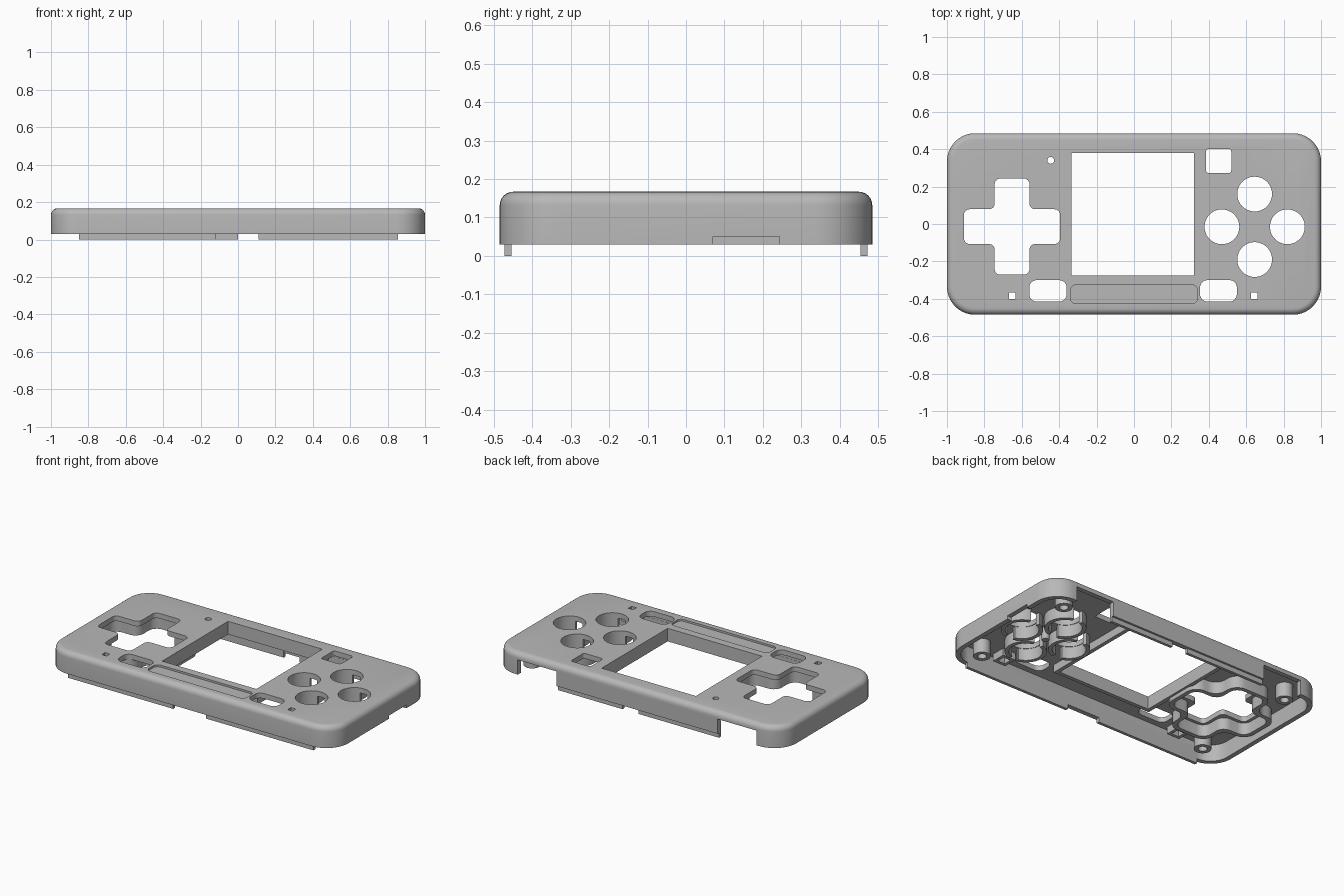
import bpy, bmesh, math
from mathutils import Vector

cube = bpy.data.objects.get("Cube")
if cube:
    bpy.data.objects.remove(cube, do_unlink=True)

grey = bpy.data.materials.new("shell grey")
grey.use_nodes = True
grey.diffuse_color = (0.48, 0.48, 0.48, 1)
grey.node_tree.nodes["Principled BSDF"].inputs["Base Color"].default_value = (0.48, 0.48, 0.48, 1)

TOP, UNDER, RIM = 0.167, 0.135, 0.03   # outer face, inner face, lower rim
ROOT = UNDER + 0.004                   # parts sink slightly into the face
parts = []


# --- outline helpers ---
def rounded(points, r, n=6):
    """Polygon with every corner, convex or concave, filleted."""
    out = []
    for i, p in enumerate(points):
        p = Vector(p)
        a = (Vector(points[i - 1]) - p).normalized()
        b = (Vector(points[(i + 1) % len(points)]) - p).normalized()
        c = p + (a + b) * r
        for k in range(n + 1):
            t = k / n * math.pi / 2
            out.append(c - b * r * math.cos(t) - a * r * math.sin(t))
    return out


def rect(x0, x1, y0, y1, r=0.0, n=6):
    pts = [(x0, y0), (x1, y0), (x1, y1), (x0, y1)]
    return rounded(pts, r, n) if r else [Vector(p) for p in pts]


def arc(cx, cy, r, start=0, end=360, n=48):
    full = end - start == 360
    return [Vector((cx + r * math.cos(t), cy + r * math.sin(t)))
            for t in (math.radians(start + (end - start) * k / n)
                      for k in range(n if full else n + 1))]


def cross(grow=0.0, r=0.03):
    cx, cy, l, w = -0.652, -0.014, 0.257 + grow, 0.093 + grow
    quarter = [(l, -w), (l, w), (w, w)]
    pts = []
    for _ in range(4):
        pts += [(cx + x, cy + y) for x, y in quarter]
        quarter = [(-y, x) for x, y in quarter]
    return rounded(pts, r)


# --- solid helpers ---
def loft(name, loops, ring=False):
    """Skin a stack of (outline, z) loops; ring joins last to first, else cap."""
    bm = bmesh.new()
    rows = [[bm.verts.new((p.x, p.y, z)) for p in pts] for pts, z in loops]
    pairs = list(zip(rows, rows[1:])) + ([(rows[-1], rows[0])] if ring else [])
    for a, b in pairs:
        for i in range(len(a)):
            j = (i + 1) % len(a)
            bm.faces.new((a[i], a[j], b[j], b[i]))
    if not ring:
        bm.faces.new(rows[0][::-1])
        bm.faces.new(rows[-1])
    bmesh.ops.recalc_face_normals(bm, faces=bm.faces)
    mesh = bpy.data.meshes.new(name)
    bm.to_mesh(mesh)
    bm.free()
    mesh.materials.append(grey)
    ob = bpy.data.objects.new(name, mesh)
    bpy.context.collection.objects.link(ob)
    parts.append(ob)
    return ob


def prism(name, outline, z0, z1):
    return loft(name, [(outline, z0), (outline, z1)])


def tube(name, outer, inner, z0, z1=ROOT):
    return loft(name, [(outer, z0), (outer, z1), (inner, z1), (inner, z0)], ring=True)


def cut(target, outline, z0, z1):
    tool = prism("cutter", outline, z0, z1)
    tool.hide_render = True
    mod = target.modifiers.new("cut", 'BOOLEAN')
    mod.operation, mod.solver, mod.object = 'DIFFERENCE', 'EXACT', tool
    bpy.context.view_layer.update()
    graph = bpy.context.evaluated_depsgraph_get()
    mesh = bpy.data.meshes.new_from_object(target.evaluated_get(graph))
    target.modifiers.clear()
    target.data = mesh
    parts.remove(tool)
    bpy.data.objects.remove(tool, do_unlink=True)


# --- shell with rounded top edge, hollow underneath ---
def body(inset):
    return rect(-1 + inset, 1 - inset, -0.485 + inset, 0.485 - inset, 0.15 - inset, 10)


FILLET = 0.035
layers = [(body(0), RIM)]
for k in range(7):
    t = k / 6 * math.pi / 2
    layers.append((body(FILLET * (1 - math.cos(t))), TOP - FILLET * (1 - math.sin(t))))
shell = loft("front_shell", layers)
cut(shell, body(0.03), 0, UNDER)

# --- openings through the face ---
buttons = [(0.645, 0.16), (0.47, -0.015), (0.82, -0.015), (0.645, -0.19)]
SCREEN = (-0.335, 0.32, -0.275, 0.38)
openings = [rect(*SCREEN), cross(),
            rect(0.385, 0.52, 0.272, 0.402, 0.015),
            rect(-0.56, -0.36, -0.415, -0.3, 0.04),
            rect(0.353, 0.55, -0.415, -0.3, 0.04),
            arc(-0.445, 0.34, 0.018, n=20)]
openings += [arc(x, y, 0.093) for x, y in buttons]
openings += [rect(x - 0.017, x + 0.017, -0.4, -0.367) for x in (-0.65, 0.642)]
for outline in openings:
    cut(shell, outline, 0.1, 0.2)

# shallow label recess below the screen
cut(shell, rect(-0.34, 0.34, -0.425, -0.325, 0.03), TOP - 0.012, 0.2)

# side port notch and shoulder button gaps
cut(shell, rect(0.95, 1.1, 0.07, 0.243), 0, 0.05)
for s in (-1, 1):
    x0, x1 = sorted((s * 0.56, s * 0.83))
    cut(shell, rect(x0, x1, 0.44, 0.6), 0, 0.122)

# --- locating lips under the rim ---
for name, x0, x1, y0, y1 in (("front_lip_right", -0.85, -0.12, -0.473, -0.454),
                             ("front_lip_left", 0.11, 0.855, -0.473, -0.454),
                             ("back_lip_right", -0.56, 0.0, 0.454, 0.472),
                             ("back_lip_left", 0.11, 0.56, 0.454, 0.472)):
    prism(name, rect(x0, x1, y0, y1), 0, 0.1)

# --- screen frame ---
sx0, sx1, sy0, sy1 = SCREEN
tube("screen_frame", rect(sx0 - 0.025, sx1 + 0.025, sy0 - 0.025, sy1 + 0.025),
     rect(*SCREEN), 0.085)

# --- direction pad collar ---
tube("pad_collar", cross(0.046, 0.07), cross(0.02, 0.055), 0.06)

# --- button collars, each split into two arcs, and centre pin ---
for i, (x, y) in enumerate(buttons):
    for start in (-75, 105):
        outline = arc(x, y, 0.12, start, start + 150, 24)
        outline += arc(x, y, 0.096, start, start + 150, 24)[::-1]
        prism(f"button_collar_{i}", outline, 0.06, ROOT)
prism("button_pin", arc(0.645, -0.015, 0.022, n=16), 0.06, ROOT)

# --- screw posts ---
for x in (-0.82, 0.82):
    for y in (-0.37, 0.355):
        tube("screw_post", arc(x, y, 0.05, n=32), arc(x, y, 0.026, n=32), 0.045)

# --- light guides around the indicator windows ---
for x in (-0.65, 0.642):
    tube("light_guide", rect(x - 0.045, x + 0.045, -0.43, -0.34),
         rect(x - 0.025, x + 0.025, -0.41, -0.36), 0.09)

# --- shading ---
bpy.ops.object.select_all(action='DESELECT')
for ob in parts:
    ob.select_set(True)
bpy.context.view_layer.objects.active = shell
bpy.ops.object.shade_smooth_by_angle(angle=math.radians(30))
